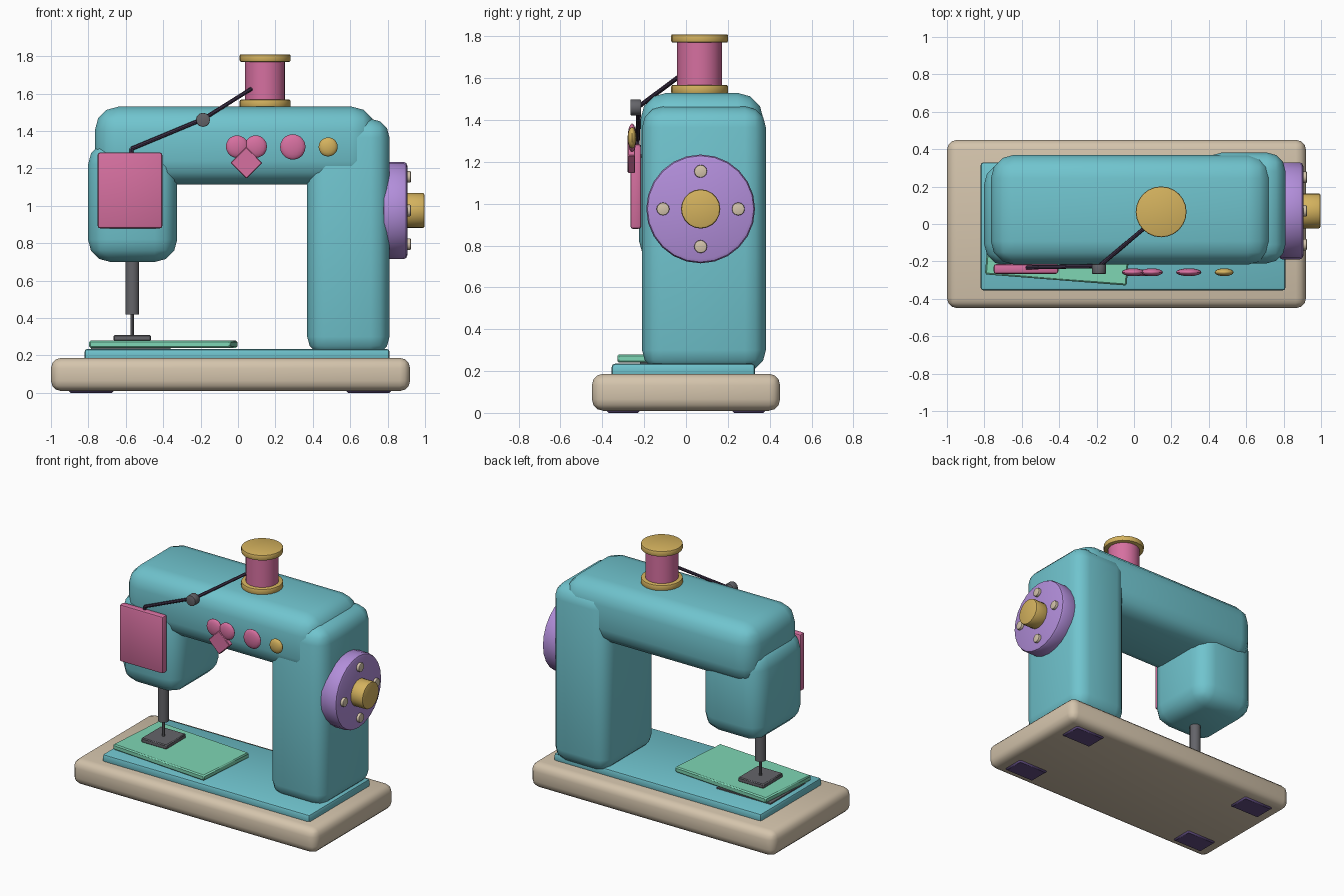
import bpy, bmesh, math
from mathutils import Vector, Matrix

if "Cube" in bpy.data.objects:
    bpy.data.objects.remove(bpy.data.objects["Cube"])


def material(name, r, g, b):
    def lin(c):
        c /= 255
        return c / 12.92 if c <= 0.04045 else ((c + 0.055) / 1.055) ** 2.4
    m = bpy.data.materials.new(name)
    m.diffuse_color = (lin(r), lin(g), lin(b), 1)
    m.use_nodes = True
    m.node_tree.nodes["Principled BSDF"].inputs["Base Color"].default_value = m.diffuse_color
    return m


TEAL = material("teal", 112, 196, 206)
BEIGE = material("beige", 212, 196, 172)
PINK = material("pink", 214, 112, 160)
GOLD = material("gold", 212, 178, 94)
LILAC = material("lilac", 178, 142, 218)
MINT = material("mint", 126, 214, 180)
GREY = material("dark grey", 100, 100, 105)
THREAD = material("dark plum", 66, 52, 76)
FOOT = material("foot purple", 98, 78, 130)


def finish(bm, name, mat, angle=42):
    bmesh.ops.recalc_face_normals(bm, faces=bm.faces[:])
    me = bpy.data.meshes.new(name)
    bm.to_mesh(me)
    bm.free()
    me.materials.append(mat)
    me.shade_smooth()
    me.set_sharp_from_angle(angle=math.radians(angle))
    ob = bpy.data.objects.new(name, me)
    bpy.context.collection.objects.link(ob)
    return ob


def box(name, mat, x, y, z, bevel=0.0, seg=3, rot=None):
    """Box from (min, max) pairs, with rounded edges, optionally turned about its centre."""
    bm = bmesh.new()
    bmesh.ops.create_cube(bm, size=1)
    size = [b - a for a, b in (x, y, z)]
    bmesh.ops.scale(bm, vec=size, verts=bm.verts)
    if bevel:
        bmesh.ops.bevel(bm, geom=bm.edges[:], offset=bevel, segments=seg,
                        profile=0.5, affect='EDGES')
    centre = Matrix.Translation([(a + b) / 2 for a, b in (x, y, z)])
    bm.transform(centre @ rot if rot else centre)
    return finish(bm, name, mat)


def rod(name, mat, p, q, r, sides=24, bevel=0.0):
    """Cylinder between two points, with softened rims."""
    p, q = Vector(p), Vector(q)
    bm = bmesh.new()
    bmesh.ops.create_cone(bm, cap_ends=True, segments=sides, radius1=r, radius2=r,
                          depth=(q - p).length)
    if bevel:
        rims = [e for e in bm.edges if abs(e.verts[0].co.z - e.verts[1].co.z) < 1e-5]
        bmesh.ops.bevel(bm, geom=rims, offset=bevel, segments=2, profile=0.5, affect='EDGES')
    turn = Vector((0, 0, 1)).rotation_difference(q - p).to_matrix().to_4x4()
    bm.transform(Matrix.Translation((p + q) / 2) @ turn)
    return finish(bm, name, mat)


def button(name, mat, x, z, r):
    """Flattened ball on the front of the arm."""
    bm = bmesh.new()
    bmesh.ops.create_uvsphere(bm, u_segments=16, v_segments=10, radius=1)
    bm.transform(Matrix.Translation((x, -0.258, z)) @ Matrix.Diagonal((r, 0.021, r, 1)))
    return finish(bm, name, mat)


# Base, feet and bed
box("base", BEIGE, (-1, 0.92), (-0.45, 0.45), (0.01, 0.187), 0.055)
for i, fx in enumerate((-0.785, 0.70)):
    for j, fy in enumerate((-0.30, 0.30)):
        box(f"foot_{i}{j}", FOOT, (fx - 0.12, fx + 0.12), (fy - 0.08, fy + 0.08), (0, 0.04), 0.01, 1)
box("bed_plate", TEAL, (-0.82, 0.81), (-0.355, 0.33), (0.17, 0.235), 0.015, 2)
box("needle_plate", GREY, (-0.785, -0.36), (-0.22, 0.17), (0.225, 0.243))
box("cloth", MINT, (-0.78, -0.02), (-0.30, 0.16), (0.241, 0.28), 0.008, 1,
    Matrix.Rotation(math.radians(-4.5), 4, 'Z'))

# Body
box("column", TEAL, (0.37, 0.81), (-0.21, 0.382), (0.2, 1.465), 0.1)
box("arm", TEAL, (-0.765, 0.735), (-0.217, 0.37), (1.115, 1.53), 0.125)
box("head", TEAL, (-0.802, -0.325), (-0.224, 0.33), (0.70, 1.34), 0.12)
box("face_panel", PINK, (-0.75, -0.405), (-0.266, -0.215), (0.88, 1.285), 0.012, 2)

# Needle assembly
NX, NY = -0.565, -0.03
rod("needle_bar", GREY, (NX, NY, 0.42), (NX, NY, 0.74), 0.037, 16)
rod("needle", GREY, (NX, NY, 0.29), (NX, NY, 0.43), 0.01, 8)
box("presser_foot", GREY, (NX - 0.1, NX + 0.1), (NY - 0.11, NY + 0.11), (0.278, 0.31), 0.006, 1)

# Hand wheel
WY, WZ = 0.07, 0.975
rod("hand_wheel", LILAC, (0.775, WY, WZ), (0.905, WY, WZ), 0.26, 24, 0.02)
rod("wheel_hub", GOLD, (0.89, WY, WZ), (0.997, WY, WZ), 0.094, 20, 0.01)
for i in range(4):
    a = i * math.pi / 2
    y, z = WY + 0.18 * math.cos(a), WZ + 0.18 * math.sin(a)
    rod(f"wheel_stud_{i}", BEIGE, (0.89, y, z), (0.924, y, z), 0.031, 12, 0.005)

# Thread spool
SX, SY = 0.145, 0.065
rod("spool_bottom", GOLD, (SX, SY, 1.525), (SX, SY, 1.568), 0.136, 24, 0.008)
rod("spool_thread", PINK, (SX, SY, 1.56), (SX, SY, 1.78), 0.107, 24)
rod("spool_top", GOLD, (SX, SY, 1.77), (SX, SY, 1.81), 0.136, 24, 0.008)

# Loose thread and its guide
path = [(0.07, -0.01, 1.625), (-0.185, -0.225, 1.465), (-0.57, -0.232, 1.305), (-0.57, -0.235, 1.27)]
for i in range(3):
    rod(f"thread_{i}", THREAD, path[i], path[i + 1], 0.011, 8)
rod("thread_guide", GREY, (-0.187, -0.266, 1.46), (-0.187, -0.215, 1.46), 0.038, 12, 0.004)

# Heart and buttons
for side in (-1, 1):
    button(f"heart_lobe_{side}", PINK, 0.045 + side * 0.05, 1.317, 0.06)
h = 0.06
box("heart_point", PINK, (0.045 - h, 0.045 + h), (-0.279, -0.243), (1.23 - h, 1.23 + h), 0.004, 1,
    Matrix.Rotation(math.pi / 4, 4, 'Y'))
button("pink_button", PINK, 0.293, 1.315, 0.068)
button("gold_button", GOLD, 0.482, 1.315, 0.051)
